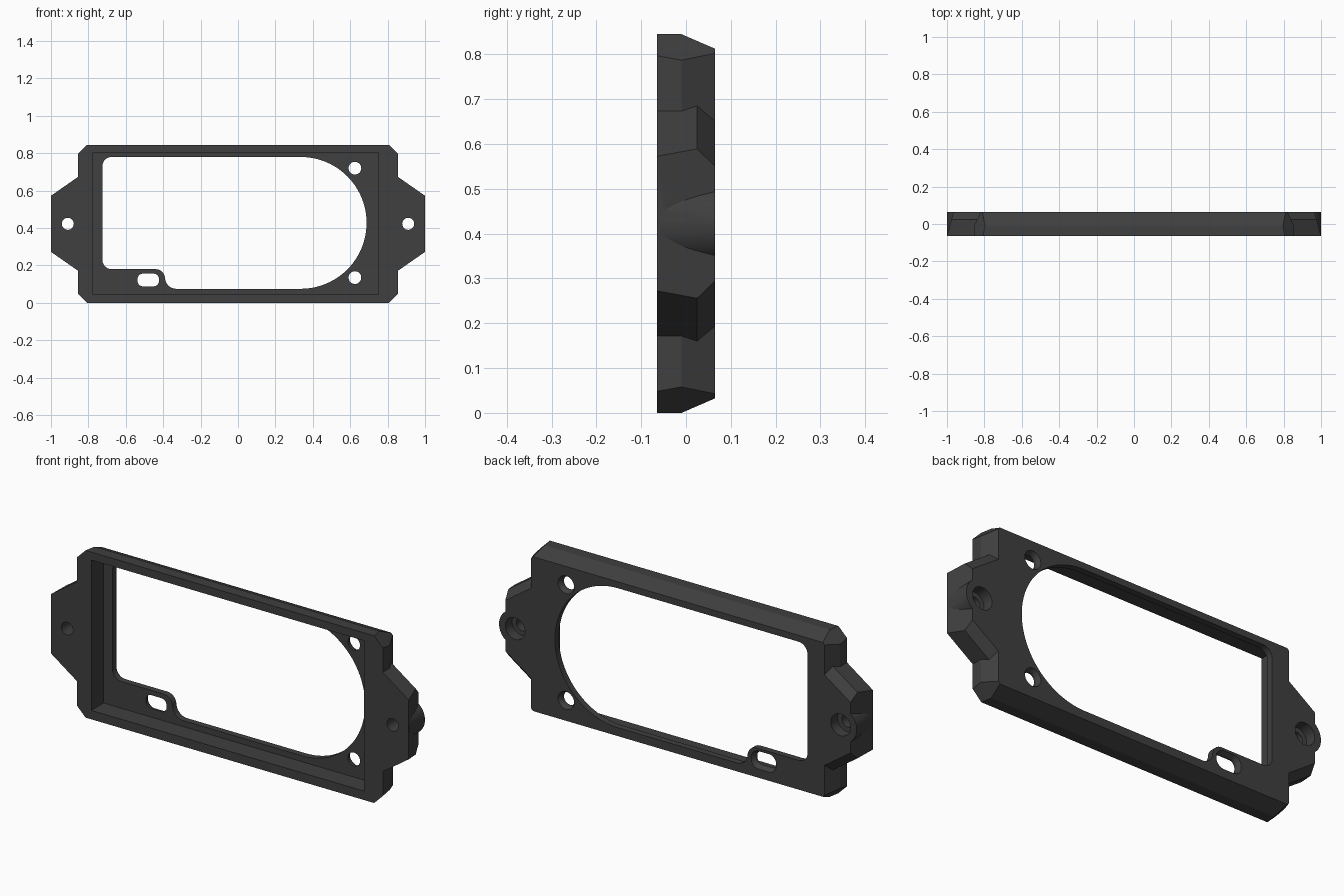
import bpy, bmesh, math

if "Cube" in bpy.data.objects:
    bpy.data.objects.remove(bpy.data.objects["Cube"])

MID = 0.4225
FRONT, BACK = -0.065, 0.065

plastic = bpy.data.materials.new("dark grey plastic")
plastic.diffuse_color = (0.05, 0.05, 0.05, 1)
plastic.use_nodes = True
plastic.node_tree.nodes["Principled BSDF"].inputs["Base Color"].default_value = plastic.diffuse_color


def arc(cx, cz, r, a0, a1, n=10):
    angles = [math.radians(a0 + (a1 - a0) * i / n) for i in range(n + 1)]
    return [(cx + r * math.cos(a), cz + r * math.sin(a)) for a in angles]


def circle(cx, cz, r, n=40):
    return arc(cx, cz, r, 0, 360, n)[:-1]


def slot(cx, cz, hw, hh, r):
    return (arc(cx + hw - r, cz + hh - r, r, 0, 90) + arc(cx - hw + r, cz + hh - r, r, 90, 180)
            + arc(cx - hw + r, cz - hh + r, r, 180, 270) + arc(cx + hw - r, cz - hh + r, r, 270, 360))


def loft(name, sections):
    """Solid through (y, xz outline) sections with equal point counts."""
    bm = bmesh.new()
    rings = [[bm.verts.new((x, y, z)) for x, z in pts] for y, pts in sections]
    n = len(rings[0])
    for a, b in zip(rings, rings[1:]):
        for i in range(n):
            bm.faces.new((a[i], a[(i + 1) % n], b[(i + 1) % n], b[i]))
    bm.faces.new(rings[0])
    bm.faces.new(rings[-1][::-1])
    bmesh.ops.recalc_face_normals(bm, faces=bm.faces)
    mesh = bpy.data.meshes.new(name)
    bm.to_mesh(mesh)
    bm.free()
    mesh.materials.append(plastic)
    obj = bpy.data.objects.new(name, mesh)
    bpy.context.collection.objects.link(obj)
    return obj


def combine(target, tool, operation):
    mod = target.modifiers.new("combine", 'BOOLEAN')
    mod.operation, mod.solver, mod.object = operation, 'EXACT', tool
    bpy.context.view_layer.objects.active = target
    bpy.ops.object.modifier_apply(modifier=mod.name)
    bpy.data.objects.remove(tool)


def octagon(hx, hz, c):
    return [(sx * x, MID + sz * z) for sx, sz, flip in
            ((1, 1, 0), (-1, 1, 1), (-1, -1, 0), (1, -1, 1))
            for x, z in ([(hx, hz - c), (hx - c, hz)][::-1 if flip else 1])]


# Bezel body, tapering towards the back
bezel = loft("bezel_frame", [(FRONT, octagon(0.855, MID, 0.048)),
                             (-0.01, octagon(0.855, MID, 0.058)),
                             (BACK, octagon(0.82, 0.39, 0.01))])


def ear_outline(s, outer, drop):
    def half(x):
        return 0.15 + (1 - x) * 0.697 - drop
    return [(s * 0.79, MID - half(0.79)), (s * outer, MID - half(outer)),
            (s * outer, MID + half(outer)), (s * 0.79, MID + half(0.79))]


# Mounting ears with round screw bosses
for s in (-1, 1):
    ear = loft("ear", [(FRONT, ear_outline(s, 1.0, 0)), (0.025, ear_outline(s, 0.976, 0)),
                       (BACK, ear_outline(s, 0.965, 0.047))])
    combine(bezel, ear, 'UNION')
    boss = loft("boss", [(-0.058, circle(s * 0.91, MID, 0.09, 48)),
                         (BACK, circle(s * 0.91, MID, 0.09, 48))])
    combine(bezel, boss, 'UNION')

# Front pocket
pocket = [(-0.775, 0.045), (0.75, 0.045), (0.75, 0.805), (-0.775, 0.805)]
combine(bezel, loft("pocket", [(-0.1, pocket), (0.033, pocket)]), 'DIFFERENCE')

# Window with a round right end and a tab at the lower left
window = (arc(-0.675, 0.73, 0.05, 90, 180) + arc(-0.675, 0.23, 0.05, 180, 270)
          + arc(-0.44, 0.13, 0.05, 90, 0) + arc(-0.33, 0.135, 0.06, 180, 270)
          + arc(0.335, 0.4275, 0.3525, -90, 90, 48))
combine(bezel, loft("window", [(-0.1, window), (0.1, window)]), 'DIFFERENCE')

# Ear screw holes, counterbored from the back
for s in (-1, 1):
    hole = [(y, circle(s * 0.91, MID, r)) for y, r in
            ((-0.1, 0.032), (0.01, 0.032), (0.011, 0.055), (0.1, 0.055))]
    combine(bezel, loft("ear_hole", hole), 'DIFFERENCE')

# Plate screw holes, countersunk from the back
for z in (0.135, 0.72):
    hole = [(y, circle(0.625, z, r)) for y, r in
            ((-0.1, 0.034), (0.045, 0.034), (BACK, 0.045), (0.1, 0.045))]
    combine(bezel, loft("plate_hole", hole), 'DIFFERENCE')

# Tab slot, flared at the back
cut = [(y, slot(-0.48, 0.122, 0.058 + e, 0.034 + e, 0.03 + e)) for y, e in
       ((-0.1, 0), (0.045, 0), (BACK, 0.012), (0.1, 0.012))]
combine(bezel, loft("tab_slot", cut), 'DIFFERENCE')

# Smooth the round walls, keep the hard edges
bpy.ops.object.select_all(action='DESELECT')
bezel.select_set(True)
bpy.context.view_layer.objects.active = bezel
bpy.ops.object.shade_smooth_by_angle(angle=math.radians(20))
